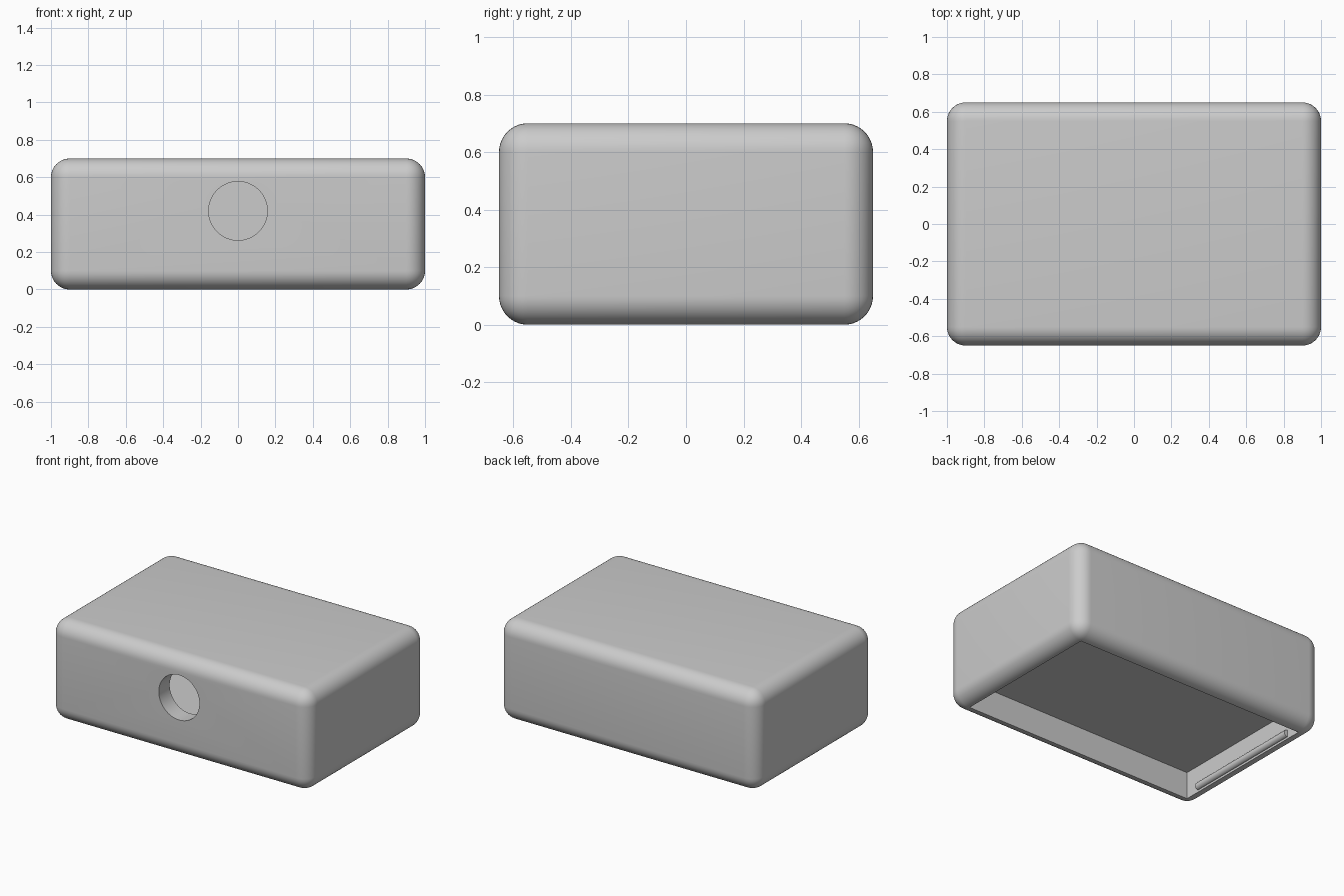
import bpy
import math

if "Cube" in bpy.data.objects:
    bpy.data.objects.remove(bpy.data.objects["Cube"], do_unlink=True)

grey = bpy.data.materials.new("plain grey")
grey.use_nodes = True
grey.diffuse_color = (0.6, 0.6, 0.6, 1)
grey.node_tree.nodes["Principled BSDF"].inputs["Base Color"].default_value = (0.6, 0.6, 0.6, 1)


def box(name, size, center):
    bpy.ops.mesh.primitive_cube_add(size=1, location=center)
    ob = bpy.context.object
    ob.name = name
    ob.scale = size
    bpy.ops.object.transform_apply(location=True, rotation=False, scale=True)
    ob.data.materials.append(grey)
    return ob


def rod(name, radius, length, center, rotation, sides):
    bpy.ops.mesh.primitive_cylinder_add(vertices=sides, radius=radius, depth=length,
                                        location=center, rotation=rotation)
    ob = bpy.context.object
    ob.name = name
    ob.data.materials.append(grey)
    return ob


def apply(ob, mod):
    bpy.context.view_layer.objects.active = ob
    bpy.ops.object.modifier_apply(modifier=mod.name)


def cut(ob, cutter):
    cutter.hide_render = True
    mod = ob.modifiers.new("cut", 'BOOLEAN')
    mod.operation = 'DIFFERENCE'
    mod.solver = 'EXACT'
    mod.object = cutter
    apply(ob, mod)
    bpy.data.objects.remove(cutter, do_unlink=True)


def smooth(ob):
    bpy.ops.object.select_all(action='DESELECT')
    ob.select_set(True)
    bpy.context.view_layer.objects.active = ob
    bpy.ops.object.shade_smooth_by_angle(angle=math.radians(30))


# Rounded outer case
case = box("case", (2, 1.3, 0.7), (0, 0, 0.35))
bevel = case.modifiers.new("round", 'BEVEL')
bevel.width = 0.1
bevel.segments = 10
apply(case, bevel)

# Open tray below, closed chamber above the dividing floor
cut(case, box("tray_cutter", (1.796, 1.096, 0.39), (0, 0, -0.005)))
cut(case, box("chamber_cutter", (1.78, 1.06, 0.36), (0, 0, 0.42)))

# Round port through the front wall
cut(case, rod("port_cutter", 0.157, 0.4, (0, -0.65, 0.42), (math.pi / 2, 0, 0), 64))
smooth(case)

# Snap ridges along the short walls of the tray
for side, name in ((1, "left_snap_ridge"), (-1, "right_snap_ridge")):
    ridge = rod(name, 0.025, 0.88, (side * 0.898, 0, 0.04), (math.pi / 2, 0, 0), 24)
    smooth(ridge)
